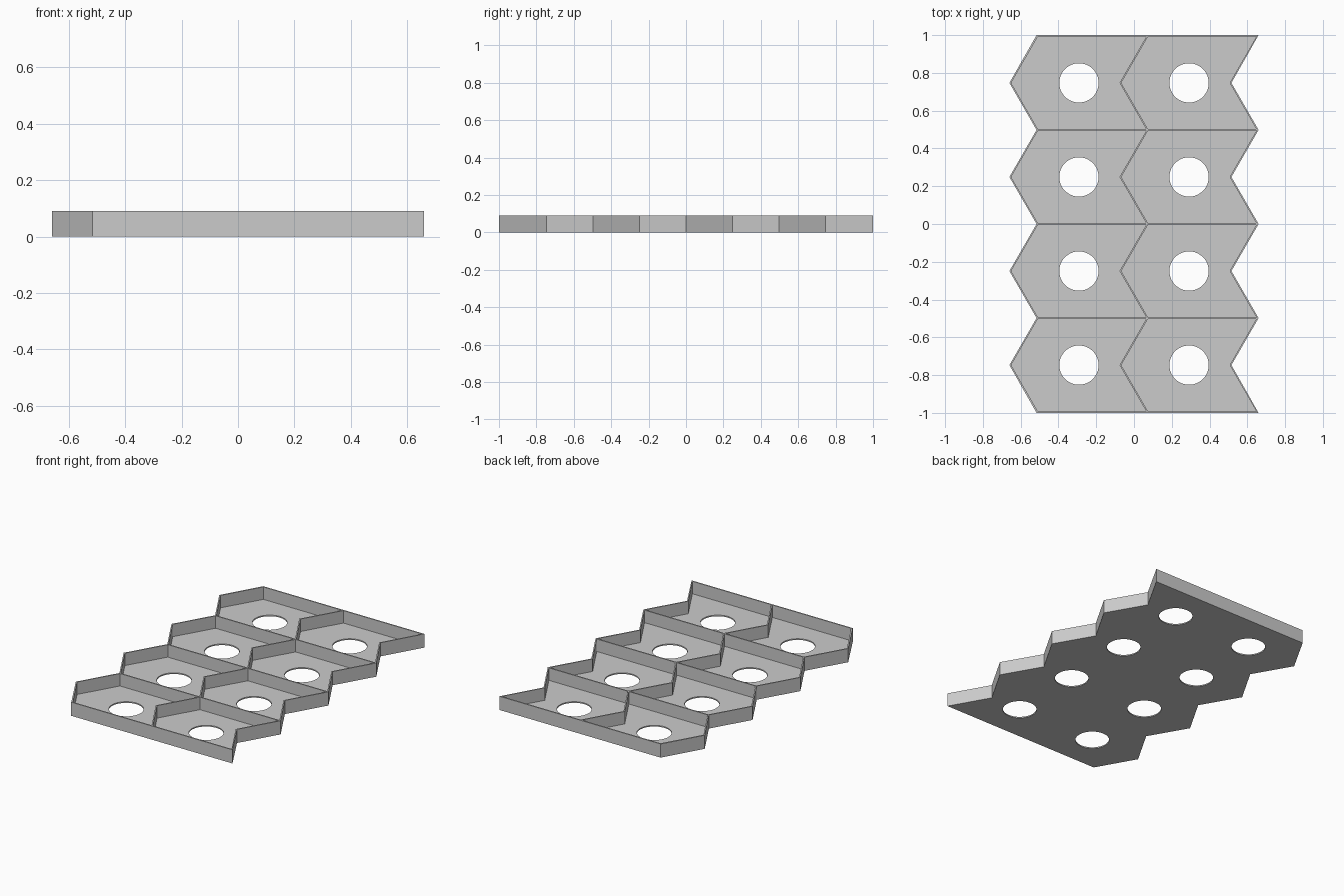
import bpy
from math import cos, sin, pi, radians, tan

cube = bpy.data.objects.get("Cube")
if cube:
    bpy.data.objects.remove(cube, do_unlink=True)

ROWS, COLS = 4, 2
WALL = 0.008                       # wall and floor thickness
HEIGHT = 0.09
PITCH_Y = (2 - WALL) / ROWS
PITCH_X = 0.583
ZIG = PITCH_Y / 4 * tan(radians(30))   # half depth of the chevron
HALF = WALL / 2 / cos(radians(30))     # half wall width along x
HOLE = 0.104

grey = bpy.data.materials.new("plain grey")
grey.use_nodes = True
colour = (0.6, 0.6, 0.6, 1)
grey.diffuse_color = colour
bsdf = next(n for n in grey.node_tree.nodes if n.type == 'BSDF_PRINCIPLED')
bsdf.inputs["Base Color"].default_value = colour

row_centres = [(r - (ROWS - 1) / 2) * PITCH_Y for r in range(ROWS)]
col_centres = [(c - (COLS - 1) / 2) * PITCH_X for c in range(COLS)]


def chevron(x, yc, inset=0.0):
    """Three points of one chevron, pointing to -x, going up in y."""
    reach = PITCH_Y / 2 - inset
    end = x + ZIG * (2 * reach / (PITCH_Y / 2) - 1)
    return [(end, yc - reach), (x - ZIG, yc), (end, yc + reach)]


def side(x):
    """Zigzag edge over all rows, carried out to the flat ends."""
    pts = [chevron(x, row_centres[0])[0]]
    for yc in row_centres:
        pts += chevron(x, yc)[1:]
    pts[0], pts[-1] = (pts[0][0], -1), (pts[-1][0], 1)
    return pts


def plate(name, loops, z0, z1):
    """Upright prism from an outline with openings."""
    curve = bpy.data.curves.new(name, 'CURVE')
    curve.dimensions = '2D'
    curve.fill_mode = 'BOTH'
    curve.extrude = (z1 - z0) / 2
    for loop in loops:
        spline = curve.splines.new('POLY')
        spline.points.add(len(loop) - 1)
        for p, (x, y) in zip(spline.points, loop):
            p.co = (x, y, 0, 1)
        spline.use_cyclic_u = True
    temp = bpy.data.objects.new(name + " outline", curve)
    bpy.context.collection.objects.link(temp)
    bpy.context.view_layer.update()
    graph = bpy.context.evaluated_depsgraph_get()
    mesh = bpy.data.meshes.new_from_object(temp.evaluated_get(graph))
    bpy.data.objects.remove(temp, do_unlink=True)
    for v in mesh.vertices:
        v.co.z += (z0 + z1) / 2
    for f in mesh.polygons:
        f.use_smooth = False
    mesh.materials.clear()
    mesh.materials.append(grey)
    obj = bpy.data.objects.new(name, mesh)
    bpy.context.collection.objects.link(obj)
    return obj


# Outer outline shared by floor and walls
edge_x = COLS * PITCH_X / 2
outline = side(-edge_x - HALF) + side(edge_x + HALF)[::-1]

# Round openings in the floor, chevron pockets between the walls
holes, pockets = [], []
for x in col_centres:
    for y in row_centres:
        holes.append([(x + HOLE * cos(2 * pi * i / 64), y + HOLE * sin(2 * pi * i / 64))
                      for i in range(64)])
        left = chevron(x - PITCH_X / 2 + HALF, y, WALL / 2)
        right = chevron(x + PITCH_X / 2 - HALF, y, WALL / 2)
        pockets.append(left + right[::-1])

plate("tray_floor", [outline] + holes, 0, WALL)
plate("tray_walls", [outline] + pockets, WALL, HEIGHT)
